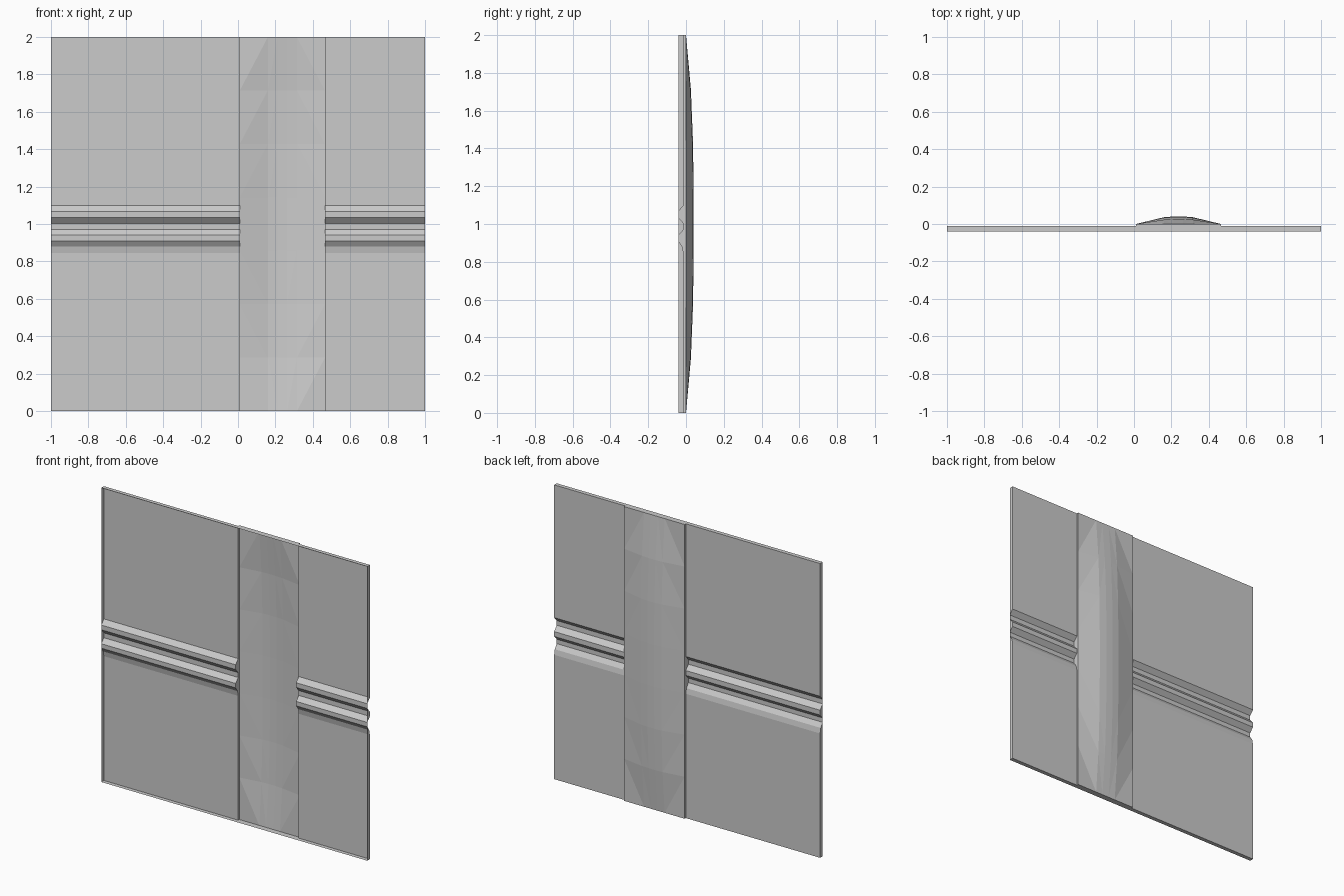
import bpy, bmesh

if "Cube" in bpy.data.objects:
    bpy.data.objects.remove(bpy.data.objects["Cube"])

FRONT, BACK = -0.04, -0.012      # depth of the rim edge and of the flat sheet
X0, X1 = 0.01, 0.465             # sides of the bulged strip
# Ribbed sheet cross-section: (depth, height)
PROFILE = [(BACK, 0), (BACK, 0.845), (-0.019, 0.88), (FRONT, 0.91),
           (FRONT, 0.94), (BACK, 0.97), (BACK, 1.003), (FRONT, 1.035),
           (FRONT, 1.067), (BACK, 1.098), (BACK, 2)]

grey = bpy.data.materials.new("plain grey")
grey.diffuse_color = (0.6, 0.6, 0.6, 1)
grey.use_nodes = True
grey.node_tree.nodes["Principled BSDF"].inputs["Base Color"].default_value = grey.diffuse_color


def make_object(name, faces):
    """Weld a list of point loops into one flat-shaded sheet facing the back."""
    bm = bmesh.new()
    for pts in faces:
        clean = [p for i, p in enumerate(pts) if p != pts[i - 1]]
        if len(clean) > 2:
            bm.faces.new([bm.verts.new(p) for p in clean])
    bmesh.ops.remove_doubles(bm, verts=bm.verts, dist=1e-5)
    bmesh.ops.recalc_face_normals(bm, faces=bm.faces)
    bm.normal_update()
    if sum(f.normal.y * f.calc_area() for f in bm.faces) < 0:
        bmesh.ops.reverse_faces(bm, faces=bm.faces)
    mesh = bpy.data.meshes.new(name)
    bm.to_mesh(mesh)
    bm.free()
    mesh.materials.append(grey)
    bpy.context.collection.objects.link(bpy.data.objects.new(name, mesh))


def side_wall(x, depth):
    """Wall in the plane x, between the ribbed cross-section and a depth."""
    return [[(x, ya, za), (x, yb, zb), (x, depth, zb), (x, depth, za)]
            for (ya, za), (yb, zb) in zip(PROFILE, PROFILE[1:])]


def end_caps(xa, xb, back):
    return [[(xa, FRONT, z), (xb, FRONT, z), (xb, back, z), (xa, back, z)]
            for z in (0, 2)]


# Ribbed panels, open at the front, with a rim on the outer edges
for name, xa, xb, outer in (("left_panel", -1, X0, -1), ("right_panel", X1, 1, 1)):
    sheet = [[(xa, ya, za), (xb, ya, za), (xb, yb, zb), (xa, yb, zb)]
             for (ya, za), (yb, zb) in zip(PROFILE, PROFILE[1:])]
    make_object(name, sheet + side_wall(outer, FRONT) + end_caps(xa, xb, BACK))

# Bulged strip between the panels
cols = [X0, 0.16, 0.212, 0.263, 0.315, X1]
rows = [2 * i / 7 for i in range(8)]


def bulge(x, z):
    u = (2 * x - X0 - X1) / (X1 - X0)
    return (x, 0.041 * (1 - u * u) * (1 - abs(z - 1) ** 3), z)


dome = []
for i in range(len(cols) - 1):
    for j in range(7):
        a, b = bulge(cols[i], rows[j]), bulge(cols[i + 1], rows[j])
        c, d = bulge(cols[i + 1], rows[j + 1]), bulge(cols[i], rows[j + 1])
        # Cut each corner cell across its corner
        if (i < 2) == (j < 3):
            dome += [[a, b, d], [b, c, d]]
        else:
            dome += [[a, b, c], [a, c, d]]
make_object("bulged_strip", dome + side_wall(X0, 0.0) + side_wall(X1, 0.0)
            + end_caps(X0, X1, 0.0))
